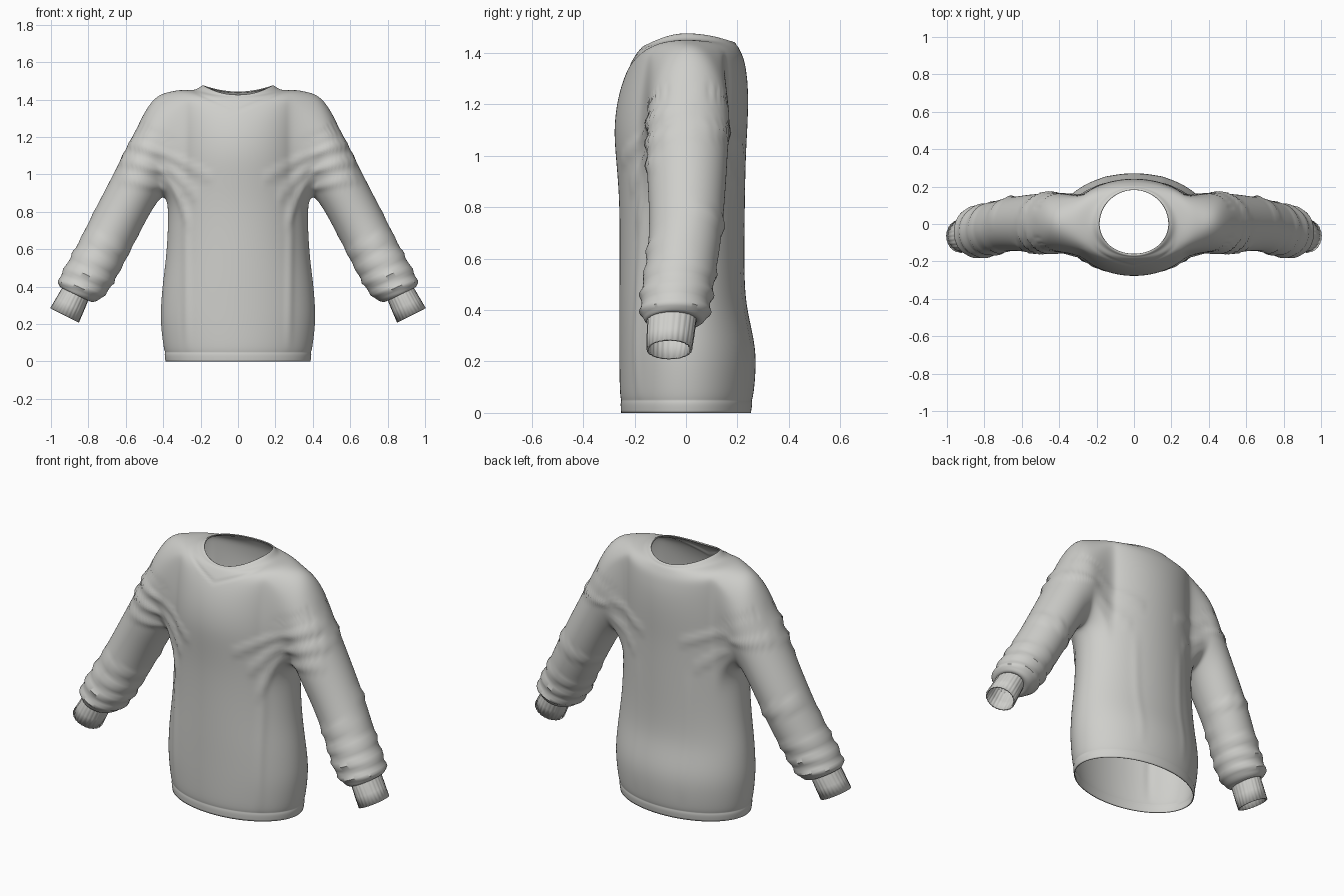
import bpy, bmesh, math
from mathutils import Vector

cube = bpy.data.objects.get("Cube")
if cube:
    bpy.data.objects.remove(cube, do_unlink=True)

knit = bpy.data.materials.new("light grey knit")
knit.use_nodes = True
colour = (0.62, 0.62, 0.595, 1)
knit.diffuse_color = colour
bsdf = next(n for n in knit.node_tree.nodes if n.type == 'BSDF_PRINCIPLED')
bsdf.inputs["Base Color"].default_value = colour
bsdf.inputs["Roughness"].default_value = 0.8

COLS = 48    # columns round the torso
HALF = 5     # columns either side of the armhole centre

# Torso rows: z front, z back, z side, half width, front depth, back depth
low = [(0, .385, .25, .25), (.04, .392, .253, .257), (.05, .386, .248, .252),
       (.06, .394, .255, .26), (.2, .412, .257, .273), (.3, .41, .257, .26),
       (.42, .4, .257, .23), (.55, .382, .256, .224), (.7, .372, .255, .225),
       (.86, .37, .258, .227), (1, .365, .271, .23), (1.1, .36, .278, .236),
       (1.2, .36, .268, .24)]
rows = [(z, z, z, w, f, b) for z, w, f, b in low]
ARM_LOW = 9
rows += [(1.28, 1.28, 1.32, .36, .247, .238), (1.33, 1.33, 1.4, .36, .227, .232),
         (1.37, 1.375, 1.44, .36, .207, .224)]
ARM_TOP = len(rows) - 1
rows += [(1.4, 1.405, 1.45, .31, .188, .21), (1.412, 1.425, 1.447, .25, .178, .2),
         (1.415, 1.43, 1.452, .22, .173, .193), (1.425, 1.44, 1.47, .197, .168, .19),
         (1.42, 1.44, 1.474, .185, .161, .182)]

# Sleeve stations: outer x, z, inner x, z, y centre, y half depth
sleeve = [(.43, 1.425, .4, .885, .01, .157), (.49, 1.35, .425, .865, .01, .157),
          (.55, 1.225, .45, .83, .005, .155), (.61, 1.105, .48, .78, .003, .153),
          (.68, .97, .515, .715, .003, .146), (.755, .825, .56, .63, 0, .14),
          (.82, .695, .605, .54, -.01, .136), (.88, .575, .65, .46, -.028, .135),
          (.932, .485, .69, .385, -.04, .132), (.96, .425, .74, .33, -.042, .128),
          (.95, .395, .785, .315, -.048, .105), (.93, .395, .805, .335, -.052, .09)]
cuff = [(.922, .415, .797, .352, -.052, .086), (.937, .39, .803, .333, -.055, .091),
        (.969, .335, .829, .27, -.06, .088), (1, .283, .855, .21, -.065, .084)]

# Cloth folds: x, z to x, z, side (-1 front, 1 back, 0 both), height, width
folds = [(.4, 1.12, .12, .97, -1, .009, .022), (.38, 1.05, .2, .86, -1, .01, .022),
         (.36, .98, .25, .72, -1, .008, .02), (.4, 1.13, .1, 1.02, 1, .008, .025),
         (.38, 1.02, .18, .88, 1, .008, .022), (.27, .05, .28, .95, -1, .006, .025),
         (.15, .1, .16, .85, 1, .003, .03),
         (.34, 1.17, .57, 1.28, 0, -.005, .009), (.38, 1.1, .62, 1.19, -1, .013, .022),
         (.38, 1.01, .66, 1.1, -1, .013, .022), (.38, .92, .64, .99, -1, .01, .022),
         (.38, 1.08, .66, 1.12, 1, .009, .022), (.52, .66, .8, .8, 1, .011, .02),
         (.55, .56, .86, .69, -1, .009, .02), (.6, .48, .93, .6, 0, .01, .02),
         (.63, .41, .97, .51, 0, .012, .018), (.68, .35, .99, .44, 0, .011, .016),
         (.24, 1.44, -.03, 1.33, -1, -.004, .01)]


def torso_point(row, col):
    zf, zb, zs, w, f, b = row
    a = math.tau * col / COLS
    s = math.sin(a)
    z = zs + ((zf if s < 0 else zb) - zs) * s * s
    return Vector((w * math.cos(a), s * (f if s < 0 else b), z))


def sleeve_ring(station, count, side, rib=0.0):
    ox, oz, ix, iz, cy, hy = station
    ring = []
    for i in range(count):
        a = math.tau * i / count
        k = 1 + (rib if i % 4 < 2 else -rib)
        c, s = math.cos(a) * k, math.sin(a) * k
        ring.append(Vector((side * ((ox + ix) / 2 + (ox - ix) / 2 * c),
                            cy + hy * s, (oz + iz) / 2 + (oz - iz) / 2 * c)))
    return ring


def bridge(bm, a, b):
    n = len(a)
    for i in range(n):
        j = (i + 1) % n
        bm.faces.new((a[i], a[j], b[j], b[i]))


def finish(bm, name):
    bmesh.ops.recalc_face_normals(bm, faces=bm.faces[:])
    mesh = bpy.data.meshes.new(name)
    bm.to_mesh(mesh)
    bm.free()
    mesh.materials.append(knit)
    obj = bpy.data.objects.new(name, mesh)
    bpy.context.collection.objects.link(obj)
    return obj


def solidify(obj, thickness):
    mod = obj.modifiers.new("cloth thickness", 'SOLIDIFY')
    mod.thickness = thickness
    mod.offset = 0


def smooth(obj, angle):
    bpy.ops.object.select_all(action='DESELECT')
    obj.select_set(True)
    bpy.context.view_layer.objects.active = obj
    bpy.ops.object.shade_smooth_by_angle(angle=math.radians(angle))


# Torso grid, leaving an armhole on each side
bm = bmesh.new()
grid = [[bm.verts.new(torso_point(r, c)) for c in range(COLS)] for r in rows]
for r in range(len(rows) - 1):
    for c in range(COLS):
        centre = (c + 0.5) % (COLS // 2)
        in_arm = min(centre, COLS // 2 - centre) < HALF
        if not (in_arm and ARM_LOW <= r < ARM_TOP):
            d = (c + 1) % COLS
            bm.faces.new((grid[r][c], grid[r][d], grid[r + 1][d], grid[r + 1][c]))

# Sleeves grow out of the armhole edge loops
path = [(ARM_TOP, c) for c in range(HALF)]
path += [(r, HALF) for r in range(ARM_TOP, ARM_LOW, -1)]
path += [(ARM_LOW, c) for c in range(HALF, -HALF, -1)]
path += [(r, -HALF) for r in range(ARM_LOW, ARM_TOP)]
path += [(ARM_TOP, c) for c in range(-HALF, 0)]
for side in (1, -1):
    loop = [grid[r][(c if side > 0 else COLS // 2 - c) % COLS] for r, c in path]
    for station in sleeve:
        ring = [bm.verts.new(p) for p in sleeve_ring(station, len(path), side)]
        bridge(bm, loop, ring)
        loop = ring
bmesh.ops.delete(bm, geom=[v for v in bm.verts if not v.link_faces], context='VERTS')
body = finish(bm, "sweater_body")

# Smooth the surface, then press the folds and seams into it
body.modifiers.new("smooth", 'SUBSURF').levels = 2
bpy.context.view_layer.update()
graph = bpy.context.evaluated_depsgraph_get()
fine = bpy.data.meshes.new_from_object(body.evaluated_get(graph))
body.modifiers.clear()
body.data = fine
front = min(fine.polygons, key=lambda p: p.center.y)
flip = -1 if front.normal.y > 0 else 1
normals = [v.normal.copy() * flip for v in fine.vertices]
for v, normal in zip(fine.vertices, normals):
    x, y, z = abs(v.co.x), v.co.y, v.co.z
    push = 0
    for ax, az, bx, bz, side, height, width in folds:
        dx, dz = bx - ax, bz - az
        length = math.hypot(dx, dz)
        t = ((x - ax) * dx + (z - az) * dz) / length ** 2
        if 0 < t < 1:
            u = ((x - ax) * dz - (z - az) * dx) / length / width
            face = 1 if side == 0 else max(0, min(1, (y * side + 0.04) / 0.08))
            push += face * height * (1 - (2 * t - 1) ** 4) * math.exp(-u * u) * math.cos(u)
    v.co += normal * push
solidify(body, 0.006)
smooth(body, 50)

# Ribbed cuffs
for side, name in ((1, "left_cuff"), (-1, "right_cuff")):
    bm = bmesh.new()
    rings = [[bm.verts.new(p) for p in sleeve_ring(s, 96, side, 0.012)] for s in cuff]
    for a, b in zip(rings, rings[1:]):
        bridge(bm, a, b)
    band = finish(bm, name)
    solidify(band, 0.008)
    smooth(band, 40)
